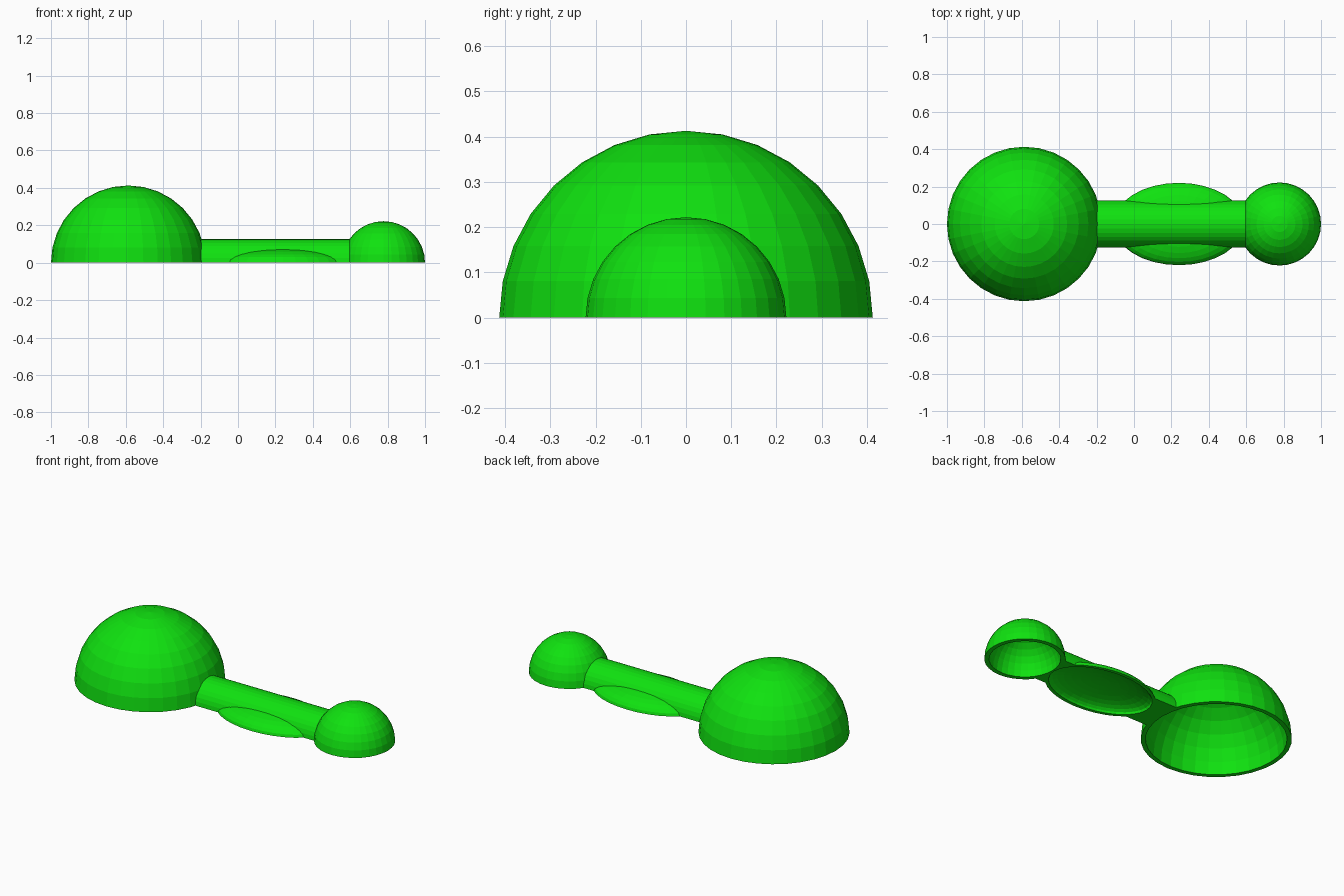
import bpy, math

if "Cube" in bpy.data.objects:
    bpy.data.objects.remove(bpy.data.objects["Cube"])

green = bpy.data.materials.new("bright green")
green.diffuse_color = (0.005, 0.76, 0.005, 1)
green.use_nodes = True
green.node_tree.nodes["Principled BSDF"].inputs["Base Color"].default_value = green.diffuse_color


def ball(name, x, rx, ry, rz):
    bpy.ops.mesh.primitive_uv_sphere_add(segments=32, ring_count=16, radius=1, location=(x, 0, 0))
    ob = bpy.context.object
    ob.name = name
    ob.scale = (rx, ry, rz)
    bpy.ops.object.transform_apply(location=True, rotation=False, scale=True)
    ob.data.materials.append(green)
    return ob


def combine(target, other, operation):
    mod = target.modifiers.new(operation, 'BOOLEAN')
    mod.operation = operation
    mod.solver = 'EXACT'
    mod.object = other
    bpy.context.view_layer.objects.active = target
    bpy.ops.object.modifier_apply(modifier=mod.name)
    bpy.data.objects.remove(other, do_unlink=True)


# Round handle bar
bpy.ops.mesh.primitive_cylinder_add(vertices=32, radius=0.126, depth=1.15,
                                    location=(0.175, 0, 0), rotation=(0, math.pi / 2, 0))
scoop = bpy.context.object
scoop.name = "double_measuring_scoop"
bpy.ops.object.transform_apply(location=True, rotation=True, scale=True)
scoop.data.materials.append(green)

# Outer cups and oval thumb grip: x, radii
wall = 0.026
parts = [("large_cup", -0.587, 0.413, 0.413, 0.413),
         ("small_cup", 0.778, 0.222, 0.222, 0.222),
         ("oval_grip", 0.24, 0.35, 0.22, 0.08)]
for name, x, rx, ry, rz in parts:
    combine(scoop, ball(name, x, rx, ry, rz), 'UNION')

# Hollow out the cups and the grip dish
for name, x, rx, ry, rz in parts:
    t = wall if rz > 0.1 else 0.02
    combine(scoop, ball(name + "_hollow", x, rx - t, ry - t, rz - t), 'DIFFERENCE')

# Cut away the lower half to leave a flat rim
bpy.ops.mesh.primitive_cube_add(size=3, location=(0, 0, -1.5))
combine(scoop, bpy.context.object, 'DIFFERENCE')
for p in scoop.data.polygons:
    p.use_smooth = False
    p.material_index = 0
